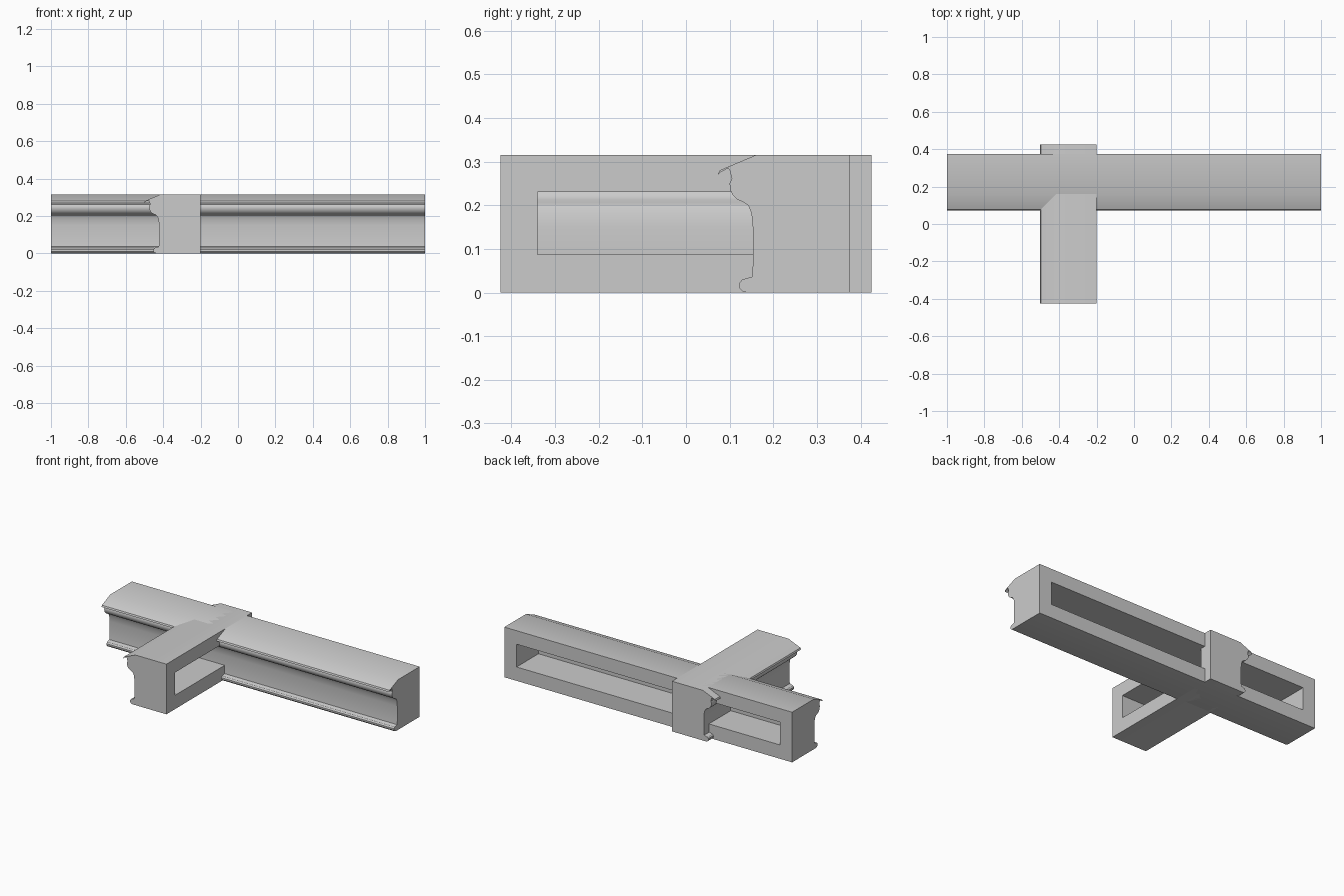
import bpy, bmesh
from math import radians, pi

if "Cube" in bpy.data.objects:
    bpy.data.objects.remove(bpy.data.objects["Cube"])

# Moulding section (depth y, height z), front outline from top to bottom
FRONT = [(.16, .315), (.077, .28), (.073, .27), (.08, .276), (.097, .285),
         (.1, .28), (.105, .262), (.1, .25), (.101, .236), (.108, .222),
         (.118, .213), (.132, .207), (.143, .199), (.15, .182), (.153, .15),
         (.154, .1), (.153, .06), (.151, .036), (.14, .033), (.128, .029),
         (.122, .021), (.122, .011), (.129, .003), (.14, 0)]
BACK = .375
SKIN = .004
MARGIN = .085
POCKET_LOW, POCKET_HIGH = .087, .23


def depth_at(z):
    # depth of the moulding face at a height within the pocket
    for (y0, z0), (y1, z1) in zip(FRONT[5:], FRONT[6:]):
        if z1 <= z <= z0:
            return y0 + (y1 - y0) * (z0 - z) / (z0 - z1)


def prism(name, section, half):
    bm = bmesh.new()
    face = bm.faces.new([bm.verts.new((-half, y, z)) for y, z in section])
    ext = bmesh.ops.extrude_face_region(bm, geom=[face])
    bmesh.ops.translate(bm, vec=(2 * half, 0, 0),
                        verts=[v for v in ext["geom"] if isinstance(v, bmesh.types.BMVert)])
    bmesh.ops.recalc_face_normals(bm, faces=bm.faces)
    mesh = bpy.data.meshes.new(name)
    bm.to_mesh(mesh)
    bm.free()
    obj = bpy.data.objects.new(name, mesh)
    bpy.context.collection.objects.link(obj)
    return obj


def moulded_beam(name, half, location=(0, 0, 0), turn=0):
    beam = prism(name, FRONT + [(BACK, 0), (BACK, .315)], half)
    # pocket in the back, whose inner wall follows the moulding
    inner = [(POCKET_HIGH)] + [z for _, z in FRONT if POCKET_LOW < z < POCKET_HIGH] + [POCKET_LOW]
    section = [(depth_at(z) + SKIN, z) for z in inner]
    section += [(BACK + .1, POCKET_LOW), (BACK + .1, POCKET_HIGH)]
    cutter = prism(name + "_pocket_cutter", section, half - MARGIN)
    cutter.hide_render = True
    mod = beam.modifiers.new("pocket", 'BOOLEAN')
    mod.operation = 'DIFFERENCE'
    mod.solver = 'EXACT'
    mod.object = cutter
    bpy.ops.object.select_all(action='DESELECT')
    bpy.context.view_layer.objects.active = beam
    beam.select_set(True)
    bpy.ops.object.modifier_apply(modifier=mod.name)
    bpy.data.objects.remove(cutter)
    bpy.ops.object.shade_smooth_by_angle(angle=radians(30))
    beam.location = location
    beam.rotation_euler.z = turn


# Long beam facing the front, short beam crossing it and facing left
moulded_beam("long_moulding", 1.0)
moulded_beam("cross_moulding", .425, (-.575, 0, 0), -pi / 2)
